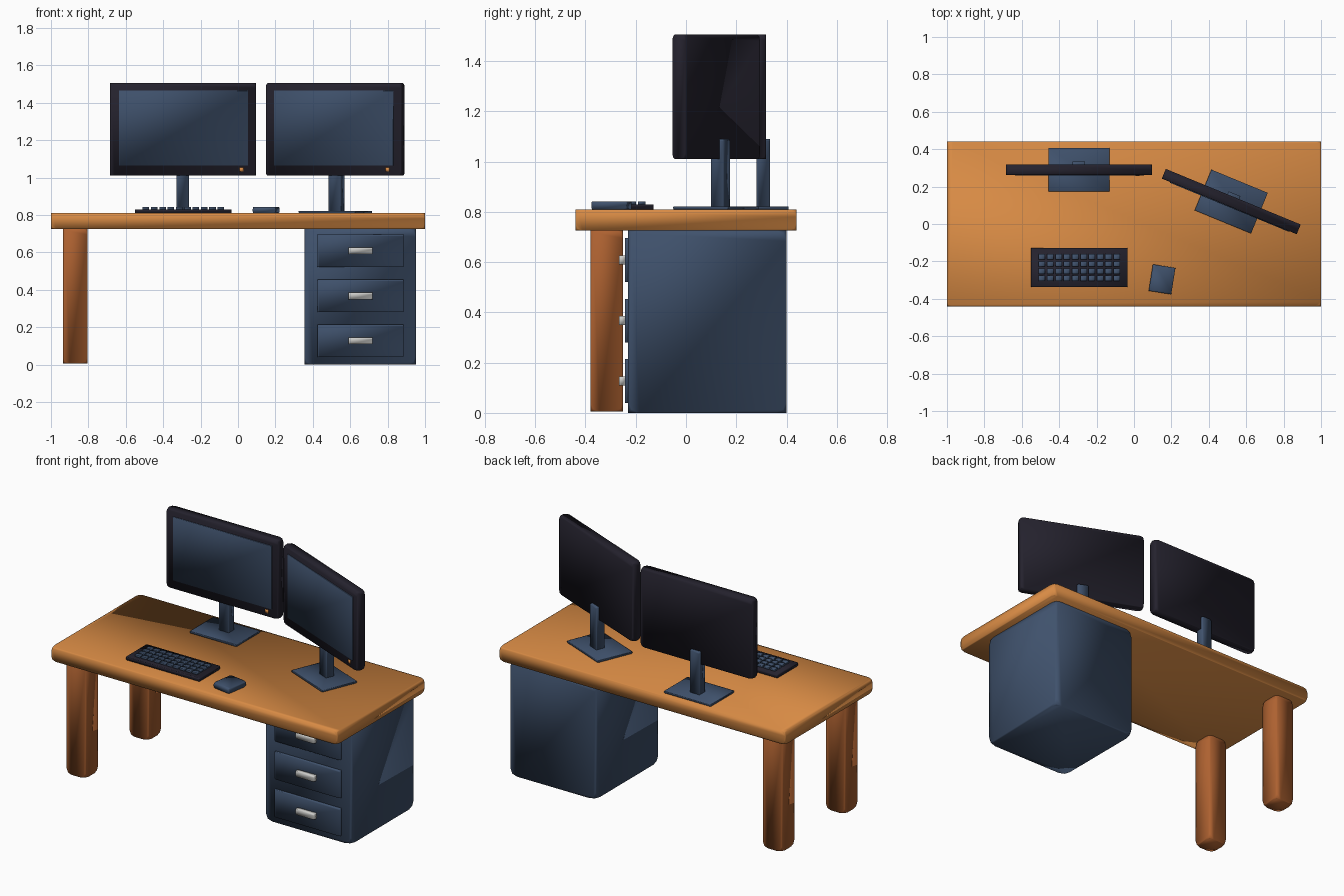
import bpy
import bmesh
from math import radians
from mathutils import Matrix, Vector

cube = bpy.data.objects.get("Cube")
if cube:
    bpy.data.objects.remove(cube, do_unlink=True)


def material(name, r, g, b):
    mat = bpy.data.materials.new(name)
    mat.use_nodes = True
    mat.diffuse_color = (r, g, b, 1)
    node = next(n for n in mat.node_tree.nodes if n.type == 'BSDF_PRINCIPLED')
    node.inputs["Base Color"].default_value = (r, g, b, 1)
    node.inputs["Roughness"].default_value = 0.6
    return mat


light_wood = material("light_wood", 0.68, 0.255, 0.058)
dark_wood = material("dark_wood", 0.42, 0.12, 0.03)
slate_blue = material("slate_blue", 0.05, 0.083, 0.15)
dark_plastic = material("dark_plastic", 0.018, 0.016, 0.027)
pale_metal = material("pale_metal", 0.62, 0.62, 0.6)


def add_box(bm, centre, size, corner):
    """Add a box whose corners are clipped round while its edges stay straight."""
    verts = bmesh.ops.create_cube(bm, size=1)["verts"]
    for v in verts:
        v.co = Vector(centre) + Vector([a * b for a, b in zip(v.co, size)])
    if corner:
        bmesh.ops.bevel(bm, geom=verts, offset=corner, segments=2, profile=0.5,
                        affect='VERTICES', clamp_overlap=True)


def finish(name, bm, mat, frame=Matrix()):
    bmesh.ops.recalc_face_normals(bm, faces=bm.faces)
    for face in bm.faces:
        face.smooth = True
    mesh = bpy.data.meshes.new(name)
    bm.to_mesh(mesh)
    bm.free()
    mesh.materials.append(mat)
    obj = bpy.data.objects.new(name, mesh)
    obj.matrix_world = frame
    bpy.context.collection.objects.link(obj)
    return obj


def box(name, centre, size, mat, corner=0.0, frame=Matrix()):
    bm = bmesh.new()
    add_box(bm, centre, size, corner)
    return finish(name, bm, mat, frame)


def placed(x, y, z, degrees):
    return Matrix.Translation((x, y, z)) @ Matrix.Rotation(radians(degrees), 4, 'Z')


TOP = 0.81

# Desk: top, two legs on the right, drawer cabinet on the left
box("desk_top", (0, 0, 0.7675), (2, 0.88, 0.085), light_wood, 0.03)
for name, y in (("front_leg", -0.315), ("back_leg", 0.315)):
    box(name, (-0.87, y, 0.367), (0.13, 0.13, 0.724), dark_wood, 0.035)
box("cabinet", (0.653, 0.085, 0.364), (0.595, 0.63, 0.728), slate_blue, 0.045)
for name, z in (("bottom", 0.127), ("middle", 0.367), ("top", 0.608)):
    box(name + "_drawer", (0.655, -0.23, z), (0.46, 0.026, 0.174), slate_blue, 0.01)
    box(name + "_handle", (0.655, -0.253, z), (0.13, 0.028, 0.036), pale_metal, 0.01)


# Monitors with their stands
def monitor(side, x, y, degrees):
    frame = placed(x, y, TOP, degrees)
    box(side + "_stand_base", (0, 0, 0.006), (0.326, 0.235, 0.012), slate_blue, 0.004, frame)
    box(side + "_stand_neck", (0, 0.018, 0.14), (0.068, 0.054, 0.28), slate_blue, 0.01, frame)
    box(side + "_monitor", (0, 0, 0.447), (0.78, 0.056, 0.495), dark_plastic, 0.025, frame)
    box(side + "_screen", (0.003, -0.028, 0.454), (0.69, 0.008, 0.402), slate_blue, 0.003, frame)
    box(side + "_power_light", (0.314, -0.028, 0.232), (0.021, 0.009, 0.021),
        light_wood, 0.0, frame)


monitor("right", -0.295, 0.29, 0)
monitor("left", 0.52, 0.12, -22.4)

# Keyboard with a grid of keys
board = placed(-0.292, -0.233, TOP, 0)
box("keyboard", (0, 0, 0.01), (0.515, 0.208, 0.02), dark_plastic, 0.008, board)
keys = bmesh.new()
for column in range(10):
    for row in range(4):
        add_box(keys, ((column - 4.5) * 0.0445, (row - 1.5) * 0.038, 0.024),
                (0.035, 0.029, 0.016), 0.005)
finish("keys", keys, slate_blue, board)

# Mouse
box("mouse", (0, 0, 0.016), (0.122, 0.143, 0.032), slate_blue, 0.014,
    placed(0.15, -0.296, TOP, -9))
